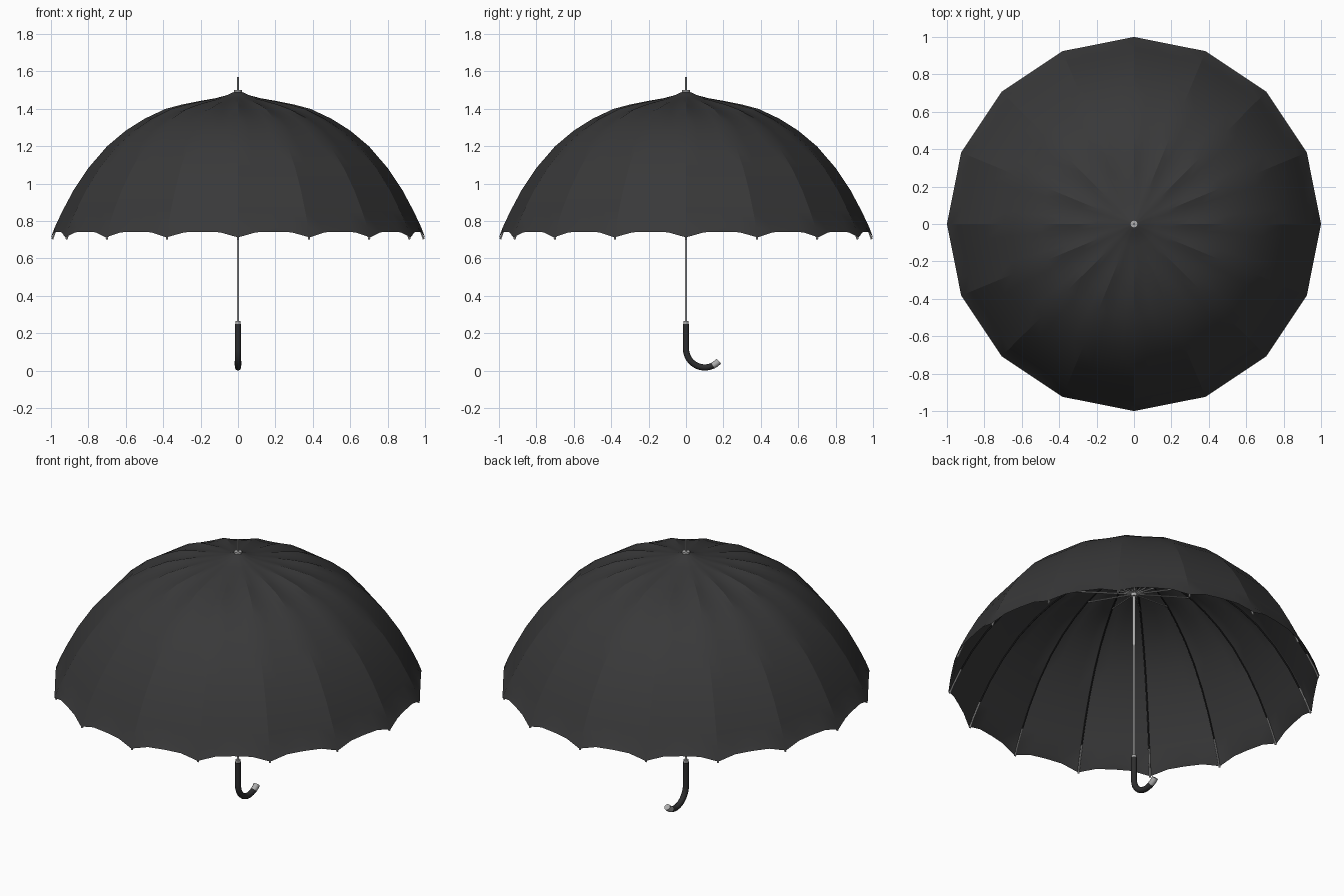
import bpy, bmesh, math
from mathutils import Vector

if "Cube" in bpy.data.objects:
    bpy.data.objects.remove(bpy.data.objects["Cube"])

RIBS, COLS = 16, 4


def material(name, rgb):
    m = bpy.data.materials.new(name)
    m.diffuse_color = (*rgb, 1)
    m.use_nodes = True
    m.node_tree.nodes["Principled BSDF"].inputs["Base Color"].default_value = m.diffuse_color
    return m


FABRIC = material("dark fabric", (0.040, 0.040, 0.041))
GRIP = material("black grip", (0.026, 0.026, 0.027))
STEEL = material("silver metal", (0.42, 0.42, 0.42))
FRAME = material("dark frame", (0.02, 0.02, 0.021))


def smooth(obj, angle):
    bpy.ops.object.select_all(action='DESELECT')
    obj.select_set(True)
    bpy.context.view_layer.objects.active = obj
    bpy.ops.object.shade_smooth_by_angle(angle=math.radians(angle))


def tubes(name, paths, radius, mat, res=2):
    """Round tubes along one or more point paths, as one mesh object."""
    cu = bpy.data.curves.new(name, 'CURVE')
    cu.dimensions = '3D'
    cu.bevel_depth = radius
    cu.bevel_resolution = res
    cu.use_fill_caps = True
    for path in paths:
        sp = cu.splines.new('POLY')
        sp.points.add(len(path) - 1)
        for p, co in zip(sp.points, path):
            p.co = (*co, 1)
    cu.materials.append(mat)
    obj = bpy.data.objects.new(name, cu)
    bpy.context.collection.objects.link(obj)
    bpy.ops.object.select_all(action='DESELECT')
    obj.select_set(True)
    bpy.context.view_layer.objects.active = obj
    bpy.ops.object.convert(target='MESH')
    obj = bpy.context.object
    obj.name = name
    smooth(obj, 40)
    return obj


def spin(r, z, i):
    a = 2 * math.pi * i / RIBS
    return Vector((r * math.cos(a), r * math.sin(a), z))


def around(path):
    """Repeat a (radius, height) path at every rib."""
    return [[spin(r, z, i) for r, z in path] for i in range(RIBS)]


# Canopy: rib profile, straight across each panel, slight sag near the crown
PROFILE = [(0.03, 1.486), (0.06, 1.472), (0.12, 1.456), (0.2, 1.442),
           (0.3, 1.422), (0.39, 1.398), (0.5, 1.346), (0.6, 1.283),
           (0.7, 1.199), (0.8, 1.083), (0.88, 0.963), (0.94, 0.85),
           (0.98, 0.765), (1.0, 0.712)]
bm = bmesh.new()
rows = []
for k, (r, z) in enumerate(PROFILE):
    row = []
    for i in range(RIBS):
        for c in range(COLS):
            t = c / COLS
            p = spin(r, z, i).lerp(spin(r, z, i + 1), t)
            bow = 4 * t * (1 - t)
            p.z -= 0.014 * bow * math.exp(-((r - 0.36) / 0.12) ** 2)
            if k == len(PROFILE) - 1:          # scalloped hem
                p.z += 0.03 * min(1, bow * 1.2)
            row.append(bm.verts.new(p))
    rows.append(row)
n = RIBS * COLS
apex = bm.verts.new((0, 0, 1.495))
for j in range(n):
    bm.faces.new((apex, rows[0][j], rows[0][(j + 1) % n]))
for a, b in zip(rows, rows[1:]):
    for j in range(n):
        bm.faces.new((a[j], b[j], b[(j + 1) % n], a[(j + 1) % n]))
me = bpy.data.meshes.new("canopy")
bm.to_mesh(me)
bm.free()
me.materials.append(FABRIC)
canopy = bpy.data.objects.new("canopy", me)
bpy.context.collection.objects.link(canopy)
smooth(canopy, 15)

# Ribs just under the fabric, with bare metal ends and tips at the hem
inner = [(r - 0.008 * r, z - 0.008) for r, z in PROFILE]
tubes("ribs", around(inner[1:-2]), 0.004, FRAME, 1)
tubes("rib_ends", around([(0.932, 0.845), (0.971, 0.76), (0.991, 0.707)]), 0.005, STEEL, 1)
tubes("rib_tips", around([(0.989, 0.716), (0.993, 0.702)]), 0.006, STEEL, 1)

# Stretchers from the runner to the ribs
tubes("stretchers", around([(0.015, 1.27), (0.38, 1.385)]), 0.004, STEEL, 1)


def rod(name, z0, z1, radius, mat):
    return tubes(name, [[(0, 0, z0), (0, 0, z1)]], radius, mat, 4)


# Shaft, runner and crown fittings
rod("shaft", 0.25, 1.50, 0.006, STEEL)
rod("upper_tube", 0.95, 1.29, 0.009, STEEL)
rod("runner", 1.25, 1.29, 0.017, STEEL)
rod("crown_notch", 1.42, 1.45, 0.02, STEEL)
rod("cap_washer", 1.486, 1.499, 0.021, STEEL)
rod("ferrule", 1.495, 1.57, 0.005, STEEL)

# Crook handle with metal collar and end cap
R, G = 0.1, 0.0165


def crook(deg):
    a = math.radians(deg)
    return (0, R - R * math.cos(a), R + G - R * math.sin(a))


tubes("handle", [[(0, 0, 0.25)] + [crook(d) for d in range(0, 121, 8)]], G, GRIP, 4)
tubes("handle_end_cap", [[crook(d) for d in (116, 122, 128, 134, 139)]], G + 0.001, STEEL, 4)
rod("handle_collar", 0.243, 0.264, 0.0145, STEEL)
